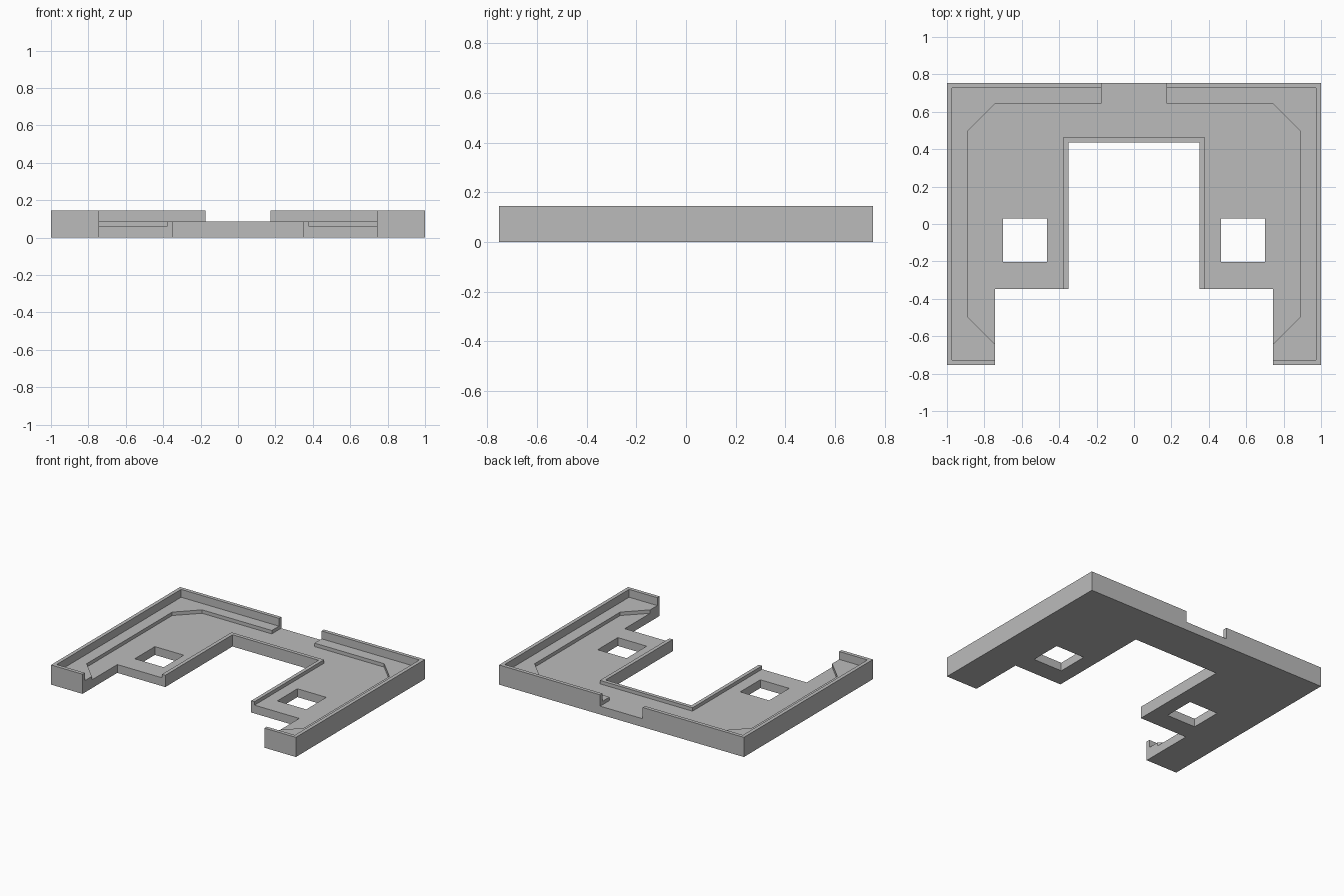
import bpy
import bmesh

# Key dimensions
HALF_X, HALF_Y = 1.0, 0.753
TOP, LEDGE, FLOOR = 0.145, 0.087, 0.0615
WALL = 0.027

cube = bpy.data.objects.get("Cube")
if cube:
    bpy.data.objects.remove(cube, do_unlink=True)

grey = bpy.data.materials.new("plain grey")
grey.use_nodes = True
colour = (0.5, 0.5, 0.5, 1)
grey.diffuse_color = colour
grey.node_tree.nodes["Principled BSDF"].inputs["Base Color"].default_value = colour


def prism(name, outline, z0, z1):
    """Extrude a flat outline between two heights."""
    bm = bmesh.new()
    face = bm.faces.new([bm.verts.new((x, y, z0)) for x, y in outline])
    grown = bmesh.ops.extrude_face_region(bm, geom=[face])["geom"]
    verts = [v for v in grown if isinstance(v, bmesh.types.BMVert)]
    bmesh.ops.translate(bm, verts=verts, vec=(0, 0, z1 - z0))
    bmesh.ops.recalc_face_normals(bm, faces=bm.faces[:])
    mesh = bpy.data.meshes.new(name)
    bm.to_mesh(mesh)
    bm.free()
    mesh.materials.append(grey)
    obj = bpy.data.objects.new(name, mesh)
    bpy.context.collection.objects.link(obj)
    return obj


def mirrored(half):
    """Complete a right-half outline with its mirror image."""
    return half + [(-x, y) for x, y in reversed(half)]


def box(x0, x1, y0, y1):
    return [(x0, y0), (x1, y0), (x1, y1), (x0, y1)]


# Solid bracket with a central notch and two long outer legs
tray = prism("tray", mirrored([
    (0.351, 0.437), (0.351, -0.347), (0.743, -0.347),
    (0.743, -HALF_Y), (HALF_X, -HALF_Y), (HALF_X, HALF_Y)]), 0, TOP)


def carve(name, outline, z0, z1=0.3):
    """Cut a prism out of the tray and discard the cutter."""
    cutter = prism(name, outline, z0, z1)
    cutter.hide_render = True
    mod = tray.modifiers.new(name, 'BOOLEAN')
    mod.operation = 'DIFFERENCE'
    mod.solver = 'EXACT'
    mod.object = cutter
    bpy.context.view_layer.objects.active = tray
    bpy.ops.object.modifier_apply(modifier=name)
    bpy.data.objects.remove(cutter, do_unlink=True)


# Upper recess inside the outer wall, down to ledge and inner rim
wx, wy = HALF_X - WALL, HALF_Y - WALL
carve("upper_recess", box(-wx, wx, -wy, wy), LEDGE)

# Lower recess with chamfered corners, leaving the rim round the notch
carve("lower_recess", mirrored([
    (0.378, 0.464), (0.378, -0.686), (0.70, -0.686),
    (0.887, -0.499), (0.887, 0.499), (0.743, 0.643)]), FLOOR)

# Opening in the back wall
carve("back_gap", box(-0.174, 0.174, 0.6, 0.9), FLOOR)

# Square through-holes
for side in (-1, 1):
    x0, x1 = sorted((side * 0.464, side * 0.70))
    carve("square_hole", box(x0, x1, -0.204, 0.03), -0.1)
